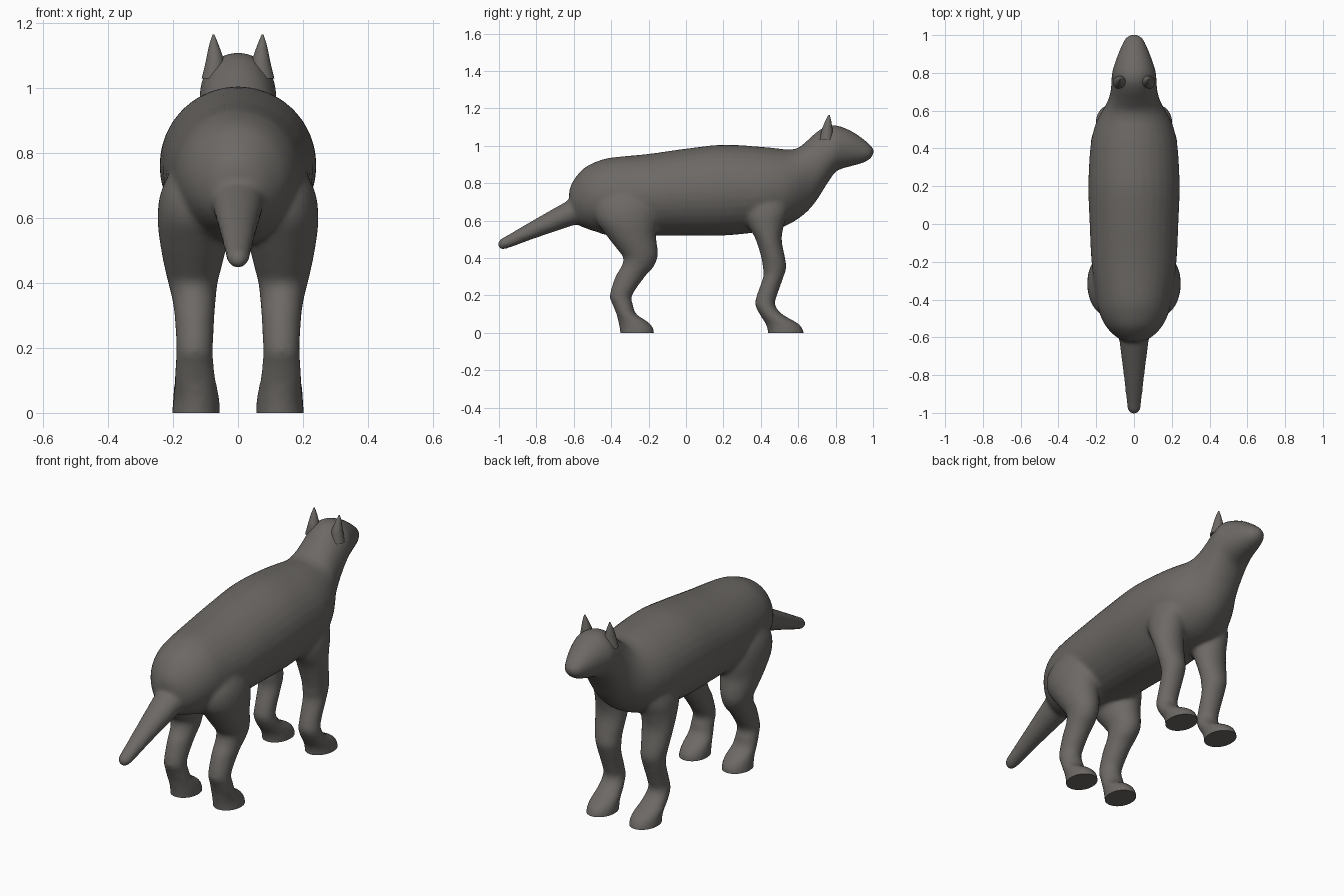
import bpy, bmesh, math
from mathutils import Vector

old = bpy.data.objects.get("Cube")
if old:
    bpy.data.objects.remove(old)

SIDES, STEPS = 32, 5

fur = bpy.data.materials.new("dark_grey_fur")
fur.use_nodes = True
fur.diffuse_color = (0.15, 0.14, 0.13, 1)
fur.node_tree.nodes["Principled BSDF"].inputs["Base Color"].default_value = fur.diffuse_color


def smooth_sections(sections):
    """Fill in between sections with a Catmull-Rom curve."""
    pts = [Vector(s) for s in sections]
    pts = [pts[0]] + pts + [pts[-1]]
    out = []
    for a, b, c, d in zip(pts, pts[1:], pts[2:], pts[3:]):
        for i in range(STEPS):
            t = i / STEPS
            out.append(b + t / 2 * ((c - a) + t * ((2 * a - 5 * b + 4 * c - d)
                                                  + t * (3 * (b - c) + d - a))))
    return out + [pts[-1]]


def loft(bm, sections, ring_point):
    """Skin elliptical rings; ring_point(section, cos, sin) gives each vertex."""
    rings = []
    for s in smooth_sections(sections):
        angles = [math.tau * i / SIDES for i in range(SIDES)]
        rings.append([bm.verts.new(ring_point(s, math.cos(a), math.sin(a))) for a in angles])
    for r, q in zip(rings, rings[1:]):
        for i in range(SIDES):
            j = (i + 1) % SIDES
            bm.faces.new((r[i], r[j], q[j], q[i]))
    bm.faces.new(rings[0])
    bm.faces.new(rings[-1])


def along_y(s, c, n):
    y, top, bottom, half = s
    return (half * c, y, (top + bottom) / 2 + (top - bottom) / 2 * n)


def along_z(side):
    def point(s, c, n):
        z, back, front, inner, outer = s
        return (side * ((inner + outer) / 2 + (outer - inner) / 2 * c),
                (back + front) / 2 + (front - back) / 2 * n, z)
    return point


def make_object(name, bm):
    bmesh.ops.recalc_face_normals(bm, faces=bm.faces)
    mesh = bpy.data.meshes.new(name)
    bm.to_mesh(mesh)
    bm.free()
    mesh.materials.append(fur)
    obj = bpy.data.objects.new(name, mesh)
    bpy.context.collection.objects.link(obj)
    bpy.ops.object.select_all(action='DESELECT')
    obj.select_set(True)
    bpy.context.view_layer.objects.active = obj
    return obj


# Torso, neck and head: y, top, bottom, half width
torso = [(-.625, .76, .68, .03), (-.61, .80, .62, .075), (-.58, .845, .58, .115),
         (-.54, .885, .56, .15), (-.48, .915, .54, .18), (-.4, .937, .52, .2),
         (-.2, .957, .52, .225), (0, .985, .52, .235), (.2, 1.006, .52, .242),
         (.4, .995, .54, .232), (.5, .985, .56, .213), (.55, .98, .58, .195),
         (.6, .99, .61, .168), (.65, 1.03, .65, .14), (.7, 1.075, .71, .125),
         (.75, 1.105, .79, .12), (.8, 1.11, .86, .117), (.85, 1.095, .882, .102),
         (.9, 1.07, .895, .084), (.95, 1.035, .91, .063), (.985, 1.005, .93, .044),
         (1.003, .985, .955, .015)]
# Tail: y, top, bottom, half width
tail = [(-.5, .78, .60, .09), (-.6, .725, .575, .08), (-.8, .612, .508, .055),
        (-.95, .525, .453, .038), (-.99, .503, .447, .03), (-1.004, .487, .46, .012)]
# Legs: z, back, front, inner, outer (run past the ground, trimmed later)
hind_leg = [(.76, -.42, -.2, .08, .2), (.68, -.48, -.16, .05, .238),
            (.6, -.48, -.15, .03, .248), (.52, -.425, -.16, .035, .24),
            (.45, -.37, -.152, .05, .227), (.4, -.335, -.153, .063, .215),
            (.35, -.348, -.175, .068, .203), (.3, -.378, -.22, .072, .196),
            (.2, -.408, -.288, .077, .19), (.15, -.392, -.283, .075, .193),
            (.1, -.372, -.265, .068, .196), (.06, -.362, -.205, .06, .198),
            (.03, -.356, -.178, .056, .2), (0, -.352, -.17, .056, .203),
            (-.05, -.352, -.17, .056, .203)]
front_leg = [(.76, .32, .54, .08, .2), (.65, .31, .545, .05, .226),
             (.58, .33, .525, .05, .228), (.5, .372, .512, .055, .225),
             (.4, .403, .53, .067, .212), (.35, .41, .537, .07, .202),
             (.3, .413, .522, .074, .196), (.2, .378, .487, .08, .19),
             (.15, .37, .476, .078, .193), (.1, .393, .515, .07, .197),
             (.05, .425, .6, .06, .2), (.02, .435, .624, .056, .202),
             (0, .438, .63, .056, .203), (-.05, .438, .63, .056, .203)]

bm = bmesh.new()
loft(bm, torso, along_y)
loft(bm, tail, along_y)
for side in (1, -1):
    loft(bm, hind_leg, along_z(side))
    loft(bm, front_leg, along_z(side))
body = make_object("body", bm)

# Fuse the parts into one blended skin
remesh = body.modifiers.new("fuse", 'REMESH')
remesh.mode = 'VOXEL'
remesh.voxel_size = 0.011
blend = body.modifiers.new("blend", 'SMOOTH')
blend.factor = 0.5
blend.iterations = 8
for name in ("fuse", "blend"):
    bpy.ops.object.modifier_apply(modifier=name)

# Flat soles at ground level
bm = bmesh.new()
bm.from_mesh(body.data)
cut = bmesh.ops.bisect_plane(bm, geom=bm.verts[:] + bm.edges[:] + bm.faces[:],
                             plane_co=(0, 0, 0), plane_no=(0, 0, 1), clear_inner=True)
rim = [e for e in cut["geom_cut"] if isinstance(e, bmesh.types.BMEdge)]
bmesh.ops.holes_fill(bm, edges=rim)
bm.to_mesh(body.data)
bm.free()
body.data.materials.clear()
body.data.materials.append(fur)
bpy.ops.object.shade_smooth_by_angle(angle=math.radians(50))

# Pointed ears: z, back, front, inner, outer
ear = [(1.03, .715, .785, .04, .112), (1.08, .724, .784, .043, .1), (1.11, .735, .78, .051, .094),
       (1.14, .748, .775, .062, .087), (1.166, .762, .768, .073, .078)]
for side, label in ((1, "left"), (-1, "right")):
    bm = bmesh.new()
    loft(bm, ear, along_z(side))
    make_object(label + "_ear", bm)
    bpy.ops.object.shade_smooth_by_angle(angle=math.radians(50))
